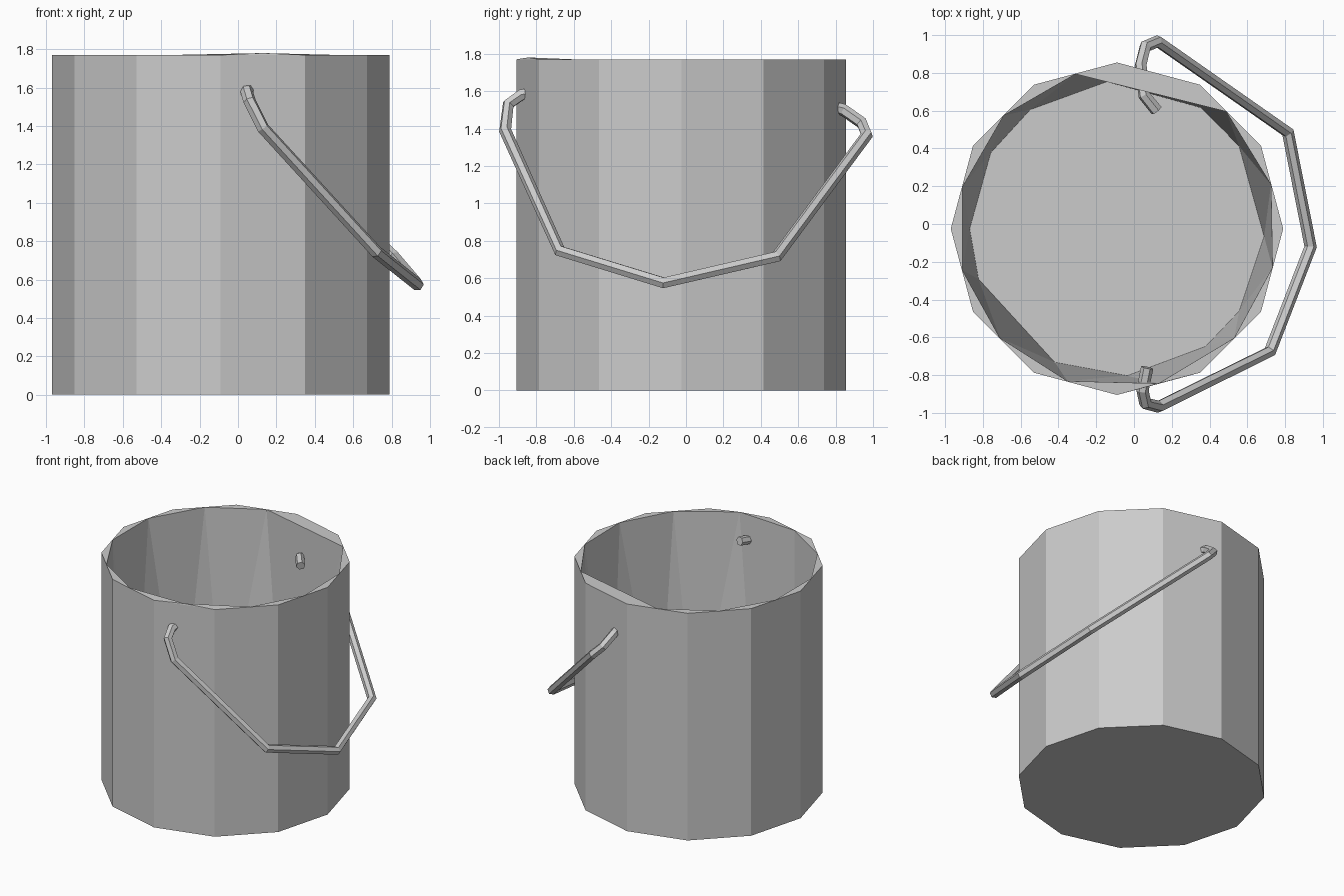
import bpy, bmesh
from math import radians, cos, sin
from mathutils import Vector

cube = bpy.data.objects.get("Cube")
if cube:
    bpy.data.objects.remove(cube, do_unlink=True)


def make_material(name, value):
    mat = bpy.data.materials.new(name)
    mat.use_nodes = True
    mat.diffuse_color = (value, value, value, 1)
    mat.node_tree.nodes["Principled BSDF"].inputs["Base Color"].default_value = (value, value, value, 1)
    return mat


metal = make_material("grey metal", 0.6)

CENTRE = Vector((-0.09, -0.025, 0))
HEIGHT = 1.77


def ring(bm, angles, radius, z):
    """Vertices around the bucket axis, paired with their angles."""
    return [(a, bm.verts.new(CENTRE + Vector((radius * cos(radians(a)), radius * sin(radians(a)), z))))
            for a in angles]


def zip_rings(bm, a, b):
    """Join two closed rings with triangles, stepping by angle."""
    a = a + [(a[0][0] + 360, a[0][1])]
    b = b + [(b[0][0] + 360, b[0][1])]
    i = j = 0
    while i < len(a) - 1 or j < len(b) - 1:
        step_a = j == len(b) - 1 or (i < len(a) - 1 and a[i + 1][0] <= b[j + 1][0])
        if step_a:
            bm.faces.new((a[i][1], a[i + 1][1], b[j][1]))
            i += 1
        else:
            bm.faces.new((a[i][1], b[j + 1][1], b[j][1]))
            j += 1


# Bucket: twelve-sided outside, hand-cut uneven inside
bm = bmesh.new()
outer_angles = range(0, 360, 30)
outer_low = ring(bm, outer_angles, 0.88, 0)
outer_top = ring(bm, outer_angles, 0.88, HEIGHT)
inner_top = ring(bm, [16, 47, 105, 135, 165, 195, 223, 252, 285, 317, 346], 0.848, HEIGHT)
inner_low = ring(bm, [-3, 34, 55, 94, 126, 149, 180, 200, 245, 274, 307, 326], 0.78, 0.02)
inner_top[8][1].co.z += 0.01

for k in range(12):
    n = (k + 1) % 12
    bm.faces.new((outer_low[k][1], outer_low[n][1], outer_top[n][1], outer_top[k][1]))
bm.faces.new([v for _, v in reversed(outer_low)])
bm.faces.new([v for _, v in inner_low])
zip_rings(bm, outer_top, inner_top)
zip_rings(bm, inner_top, inner_low)
bmesh.ops.recalc_face_normals(bm, faces=bm.faces)

mesh = bpy.data.meshes.new("bucket")
bm.to_mesh(mesh)
bm.free()
mesh.materials.append(metal)
bpy.context.collection.objects.link(bpy.data.objects.new("bucket", mesh))

# Handle: faceted rod hooked through the wall at both ends
path = [
    (0.07, -0.76, 1.6), (0.045, -0.88, 1.58), (0.06, -0.95, 1.53), (0.13, -0.967, 1.39),
    (0.72, -0.675, 0.745), (0.935, -0.12, 0.575), (0.815, 0.485, 0.715),
    (0.125, 0.967, 1.365), (0.06, 0.94, 1.43), (0.035, 0.84, 1.5), (0.055, 0.68, 1.54), (0.12, 0.6, 1.52),
]
curve = bpy.data.curves.new("handle", "CURVE")
curve.dimensions = "3D"
curve.bevel_depth = 0.033
curve.bevel_resolution = 1
curve.use_fill_caps = True
spline = curve.splines.new("POLY")
spline.points.add(len(path) - 1)
for point, co in zip(spline.points, path):
    point.co = (*co, 1)
spline.use_smooth = False
curve.materials.append(metal)
bpy.context.collection.objects.link(bpy.data.objects.new("handle", curve))
